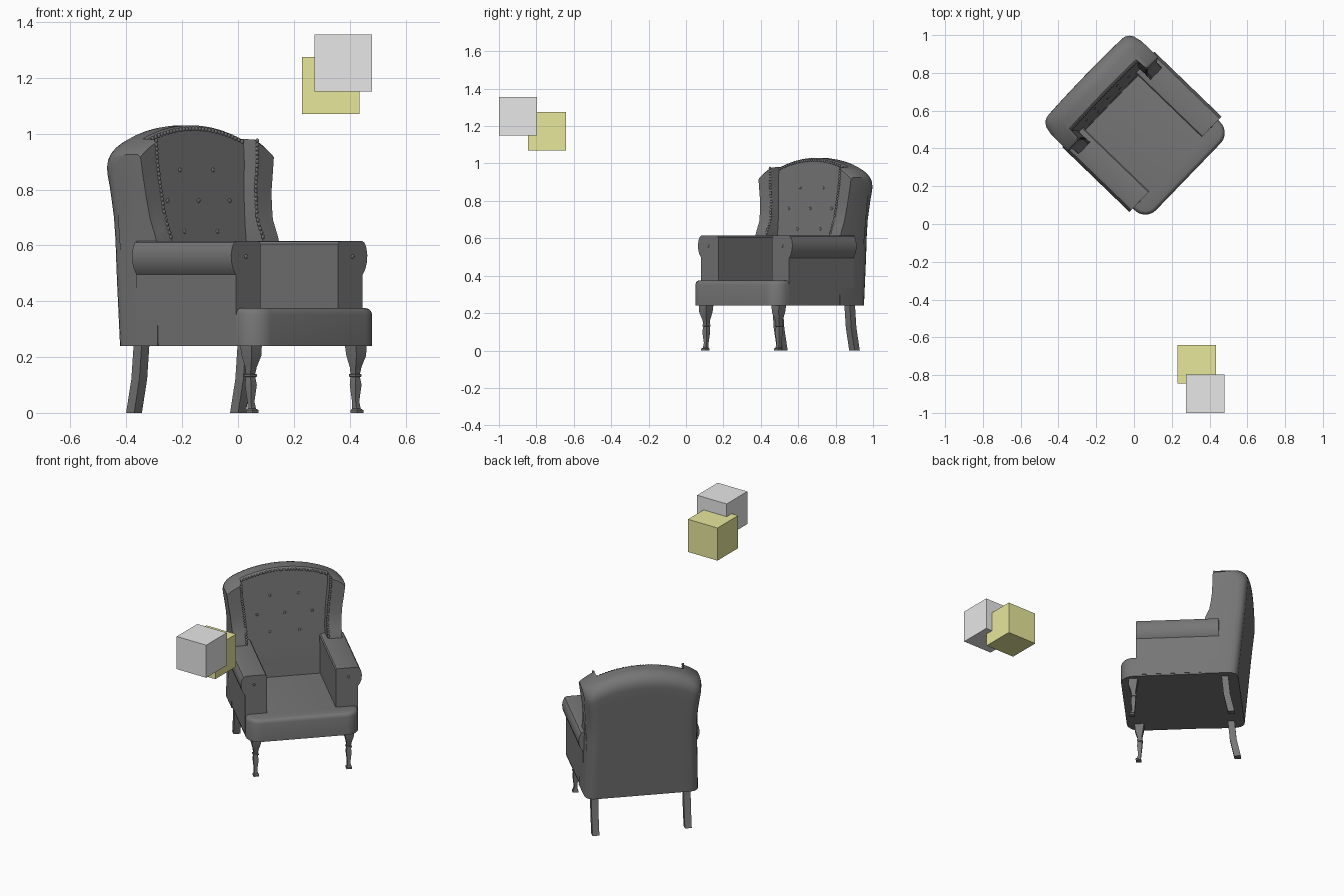
import bpy, bmesh, math
from mathutils import Matrix, Vector

if "Cube" in bpy.data.objects:
    bpy.data.objects.remove(bpy.data.objects["Cube"], do_unlink=True)

# The chair is turned on the floor; its own front is local -y
CHAIR = Matrix.Rotation(math.radians(46), 4, 'Z') @ Matrix.Translation((0.38, 0, 0))


def material(name, rgb):
    m = bpy.data.materials.new(name)
    m.use_nodes = True
    m.diffuse_color = (*rgb, 1)
    m.node_tree.nodes["Principled BSDF"].inputs["Base Color"].default_value = (*rgb, 1)
    return m


UPHOLSTERY = material("charcoal", (0.18, 0.18, 0.18))
GREY = material("light_grey", (0.8, 0.8, 0.8))
YELLOW = material("pale_yellow", (0.8, 0.8, 0.335))


def finish(name, bm, mat, matrix, angle=35):
    bmesh.ops.recalc_face_normals(bm, faces=bm.faces)
    me = bpy.data.meshes.new(name)
    bm.to_mesh(me)
    bm.free()
    me.materials.append(mat)
    ob = bpy.data.objects.new(name, me)
    bpy.context.collection.objects.link(ob)
    ob.matrix_world = matrix
    bpy.ops.object.select_all(action='DESELECT')
    ob.select_set(True)
    bpy.context.view_layer.objects.active = ob
    bpy.ops.object.shade_smooth_by_angle(angle=math.radians(angle))
    return ob


def loft(name, rings):
    bm = bmesh.new()
    vs = [[bm.verts.new(p) for p in ring] for ring in rings]
    n = len(vs[0])
    for a, b in zip(vs, vs[1:]):
        for i in range(n):
            j = (i + 1) % n
            bm.faces.new((a[i], a[j], b[j], b[i]))
    bm.faces.new(vs[0])
    bm.faces.new(vs[-1])
    return finish(name, bm, UPHOLSTERY, CHAIR)


def lerp(table, z):
    if z <= table[0][0]:
        return table[0][1]
    for (z0, v0), (z1, v1) in zip(table, table[1:]):
        if z <= z1:
            return v0 + (v1 - v0) * (z - z0) / (z1 - z0)
    return table[-1][1]


# Seat base with rounded front corners and a softened top edge
def seat_outline(inset, z, hw=0.325, front=-0.033, back=0.6, r=0.08):
    pts = [(hw - inset, back, z), (-hw + inset, back, z)]
    for cx, start in ((-hw + r, 180), (hw - r, 270)):
        for k in range(9):
            a = math.radians(start + k * 90 / 8)
            pts.append((cx + (r - inset) * math.cos(a), front + r + (r - inset) * math.sin(a), z))
    return pts


loft("seat_base", [seat_outline(i, z) for i, z in
                   ((0, 0.24), (0, 0.352), (0.004, 0.364), (0.011, 0.372), (0.022, 0.375))])

# Winged back: yz sections swept across the width under an arched crest
WIDTH = [(0.24, 0.33), (0.5, 0.322), (0.62, 0.316), (0.7, 0.316), (0.8, 0.326), (0.9, 0.343), (1.03, 0.35)]
WING = [(0.5, 0.45), (0.62, 0.468), (0.7, 0.502), (0.8, 0.515), (0.95, 0.522)]
INNER = [(0.38, 0.525), (1.03, 0.59)]
REAR = [(0.24, 0.667), (1.0, 0.738)]
STEP = 0.73


def crest(u):
    return 1.03 - 0.09 * u * u - 0.015 * u ** 8


def back_section(u):
    top, pts = crest(u), []
    levels = [0.24, 0.5, 0.58, 0.62, 0.66, 0.7, 0.76, 0.82, 0.88, 0.94]

    def place(y, z):
        pts.append((u * lerp(WIDTH, z), y, z))

    scale = lambda z: 0.24 + (z - 0.24) * (top - 0.24) / 0.79
    r = 0.055
    d = max(0, abs(u) * 0.335 - (0.335 - r))
    trim = r - math.sqrt(max(0, r * r - d * d))
    front = WING if abs(u) > STEP else INNER
    for z in levels + [1.02]:
        place(lerp(front, scale(z)), scale(z))
    place(lerp(front, top) + 0.012, top)
    # rounded rear of the crest
    for k in range(7):
        a = math.radians(90 - k * 15)
        z = top - 0.085 * (1 - math.sin(a))
        place(lerp(REAR, z) - trim - 0.085 * (1 - math.cos(a)), z)
    for z in reversed(levels[:-1]):
        place(lerp(REAR, scale(z)) - trim, scale(z))
    return pts


half = [0.15, 0.3, 0.45, 0.6, STEP, STEP + 0.01, 0.8, 0.86, 0.91, 0.95, 0.98, 1.0]
loft("winged_back", [back_section(u) for u in [-h for h in reversed(half)] + [0] + half])

# Arms with an outward roll, and a button on each front
ARM = [(0.2, 0.25), (0.2, 0.605), (0.206, 0.613), (0.218, 0.616), (0.322, 0.616), (0.336, 0.61),
       (0.346, 0.592), (0.351, 0.565), (0.349, 0.54), (0.342, 0.518), (0.333, 0.503), (0.327, 0.495), (0.327, 0.25)]
for side, label in ((1, "left"), (-1, "right")):
    loft(label + "_arm", [[(side * x, y, z) for x, z in ARM] for y in (0.062, 0.556)])

    # Front leg: shaped square post with a ring and a small foot
    LEG = [(0.25, 0.028, 0.0), (0.205, 0.025, -0.003), (0.165, 0.015, 0.0), (0.14, 0.012, 0.002),
           (0.138, 0.016, 0.002), (0.13, 0.016, 0.002), (0.128, 0.012, 0.002), (0.1, 0.015, 0.0),
           (0.04, 0.009, 0.0), (0.015, 0.011, -0.004), (0.01, 0.016, -0.007), (0.0, 0.016, -0.007)]
    corners = ((-1, -1), (1, -1), (1, 1), (-1, 1))
    loft(label + "_front_leg", [[(side * 0.27 + a * w, 0.042 + dy + b * w, z) for a, b in corners]
                                for z, w, dy in LEG])
    # Rear leg raked backwards
    loft(label + "_rear_leg", [[(side * 0.268 + a * 0.02, y + b * 0.02, z) for a, b in corners]
                               for z, y in ((0.25, 0.588), (0.12, 0.6), (0.0, 0.626))])


def studs(name, points, size, flat=0.5):
    bm = bmesh.new()
    for p in points:
        m = Matrix.Translation(p) @ Matrix.Diagonal((1, flat, 1, 1))
        bmesh.ops.create_icosphere(bm, subdivisions=2, radius=size, matrix=m)
    finish(name, bm, UPHOLSTERY, CHAIR)


# Tufting buttons on the inner back and arm fronts
rows = [(0.87, (-0.085, 0.085)), (0.76, (-0.16, 0, 0.16)), (0.65, (-0.085, 0.085))]
studs("back_buttons", [(x, lerp(INNER, z), z) for z, xs in rows for x in xs], 0.008)
studs("arm_buttons", [(s * 0.275, 0.062, 0.56) for s in (-1, 1)], 0.008)

# Gathered trim along the wing edges and the crest
trim = []
for s in (-1, 1):
    for k in range(24):
        z = 0.63 + k * 0.015
        if z < crest(STEP):
            trim.append((s * (STEP + 0.02) * lerp(WIDTH, z), lerp(WING, z), z))
for k in range(31):
    u = (k / 15 - 1) * (STEP - 0.02)
    z = crest(u) - 0.012
    trim.append((u * lerp(WIDTH, z), lerp(INNER, z), z))
studs("gathered_trim", trim, 0.008, 0.6)

# Two floating blocks
for name, mat, centre in (("grey_block", GREY, (0.377, -0.898, 1.253)),
                          ("yellow_block", YELLOW, (0.332, -0.743, 1.173))):
    bm = bmesh.new()
    bmesh.ops.create_cube(bm, size=0.205)
    finish(name, bm, mat, Matrix.Translation(Vector(centre)))
